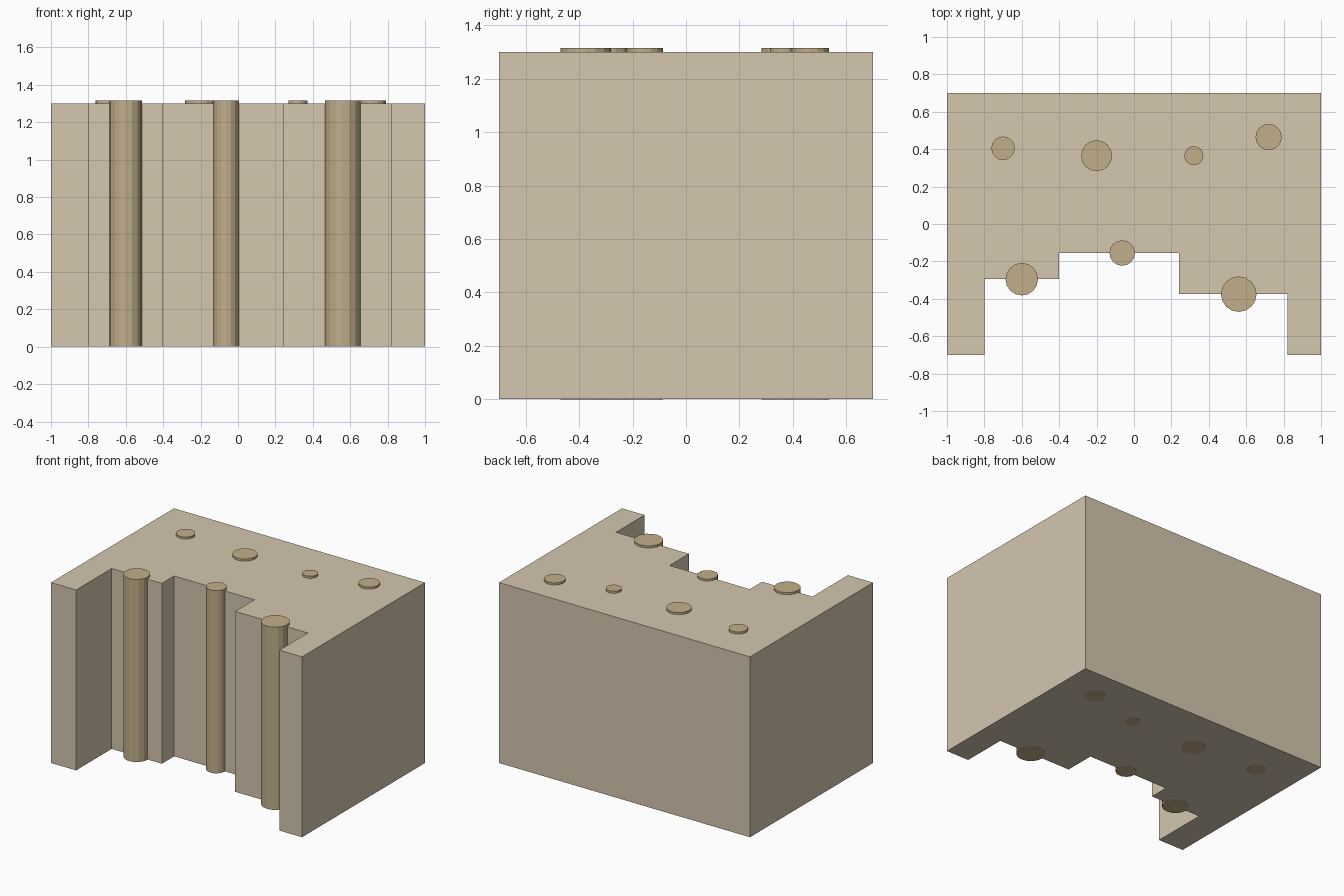
import bpy, bmesh
from mathutils import Matrix

if "Cube" in bpy.data.objects:
    bpy.data.objects.remove(bpy.data.objects["Cube"])


def material(name, color):
    m = bpy.data.materials.new(name)
    m.diffuse_color = (*color, 1)
    m.use_nodes = True
    m.node_tree.nodes["Principled BSDF"].inputs["Base Color"].default_value = m.diffuse_color
    return m


def finish(name, bm, mat):
    bmesh.ops.recalc_face_normals(bm, faces=bm.faces)
    me = bpy.data.meshes.new(name)
    bm.to_mesh(me)
    bm.free()
    me.materials.append(mat)
    ob = bpy.data.objects.new(name, me)
    bpy.context.collection.objects.link(ob)
    return ob


tan = material("tan", (0.66, 0.57, 0.43))
brown = material("brown", (0.54, 0.43, 0.26))

# Block: stepped plan outline extruded upward
outline = [(-1, -0.7), (-0.8, -0.7), (-0.8, -0.295), (-0.4, -0.295),
           (-0.4, -0.155), (0.24, -0.155), (0.24, -0.375), (0.82, -0.375),
           (0.82, -0.7), (1, -0.7), (1, 0.7), (-1, 0.7)]
bm = bmesh.new()
face = bm.faces.new([bm.verts.new((x, y, 0.001)) for x, y in outline])
top = bmesh.ops.extrude_face_region(bm, geom=[face], use_keep_orig=True)["geom"]
bmesh.ops.translate(bm, vec=(0, 0, 1.299),
                    verts=[v for v in top if isinstance(v, bmesh.types.BMVert)])
finish("stepped_block", bm, tan)

# Columns: three half-exposed in the front recesses, four embedded behind
HEIGHT = 1.315
columns = {
    "front_column": [(-0.6, -0.295, 0.087), (-0.063, -0.155, 0.068), (0.56, -0.375, 0.095)],
    "inner_column": [(-0.7, 0.405, 0.063), (-0.2, 0.365, 0.083),
                     (0.32, 0.365, 0.051), (0.72, 0.465, 0.07)],
}
for name, spots in columns.items():
    for i, (x, y, r) in enumerate(spots, 1):
        bm = bmesh.new()
        bmesh.ops.create_cone(bm, cap_ends=True, segments=16, radius1=r, radius2=r,
                              depth=HEIGHT, matrix=Matrix.Translation((x, y, HEIGHT / 2)))
        finish(f"{name}_{i}", bm, brown)
